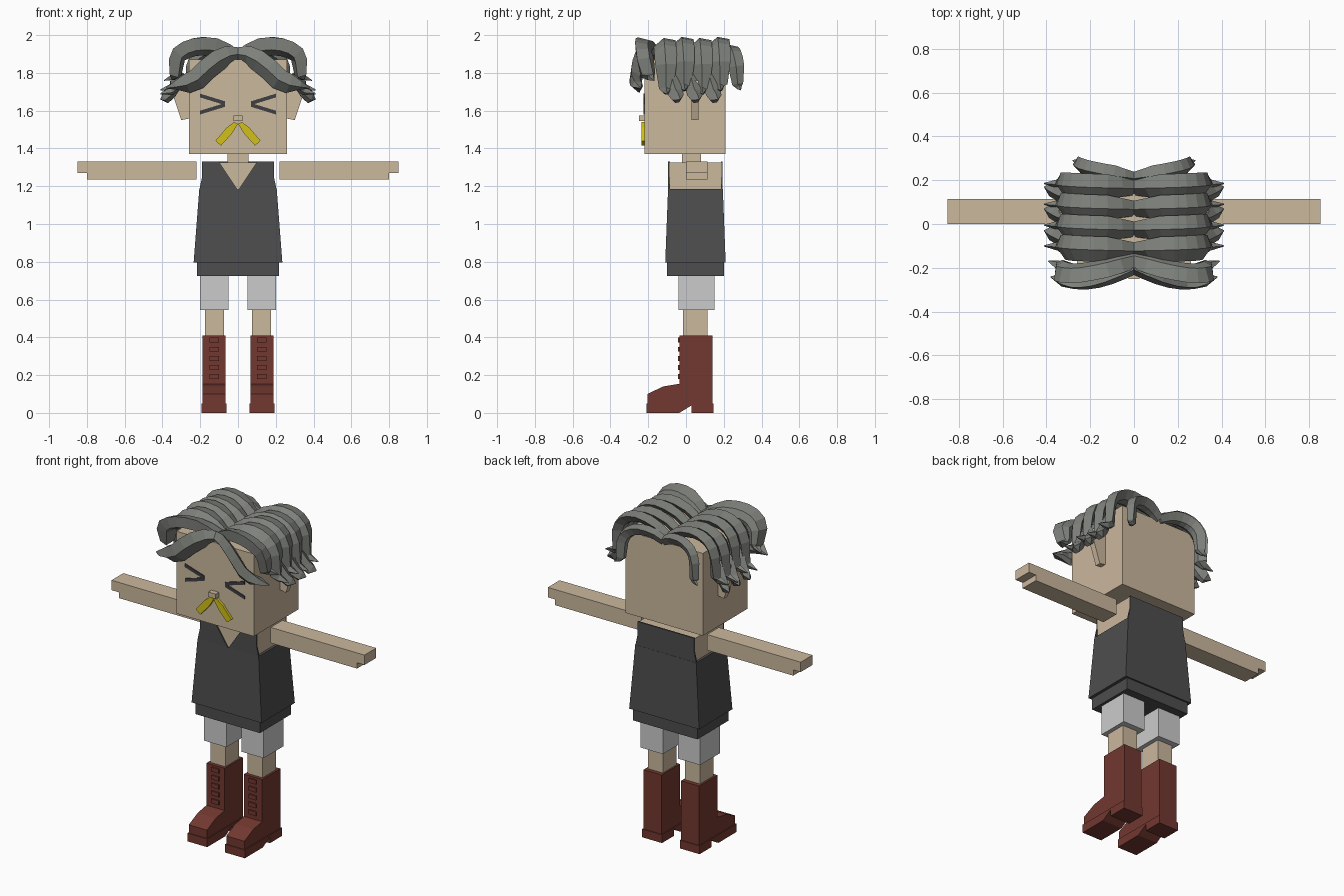
import bpy
import bmesh
from math import sin, cos, pi, sqrt
from mathutils import Vector

cube = bpy.data.objects.get("Cube")
if cube:
    bpy.data.objects.remove(cube, do_unlink=True)


def material(name, red, green, blue):
    mat = bpy.data.materials.new(name)
    mat.use_nodes = True
    color = (red, green, blue, 1)
    mat.diffuse_color = color
    mat.node_tree.nodes["Principled BSDF"].inputs["Base Color"].default_value = color
    return mat


SKIN = material("warm skin", red=.6, green=.48, blue=.34)
SHIRT = material("charcoal cloth", red=.075, green=.075, blue=.075)
SHORTS = material("pale grey cloth", red=.6, green=.6, blue=.6)
HAIR = material("grey hair", red=.21, green=.22, blue=.2)
BOOT = material("dark red leather", red=.17, green=.04, blue=.03)
EYE = material("dark eye line", red=.05, green=.05, blue=.055)
DRIP = material("yellow", red=.64, green=.53, blue=.01)


def loft(name, mat, rings, mirror=False):
    """Skin rings of points, cap both ends and optionally mirror in x."""
    bm = bmesh.new()
    rows = [[bm.verts.new(point) for point in ring] for ring in rings]
    for low, high in zip(rows, rows[1:]):
        for i in range(len(low)):
            bm.faces.new((low[i - 1], low[i], high[i], high[i - 1]))
    bm.faces.new(rows[0])
    bm.faces.new(rows[-1])
    bmesh.ops.recalc_face_normals(bm, faces=bm.faces)
    mesh = bpy.data.meshes.new(name)
    bm.to_mesh(mesh)
    bm.free()
    mesh.materials.append(mat)
    part = bpy.data.objects.new(name, mesh)
    bpy.context.collection.objects.link(part)
    if mirror:
        part.modifiers.new("Mirror", "MIRROR").use_mirror_merge = False


def box(name, mat, outer, front, back, bottom, top, inner=None, flare=0):
    """Centred box, or a mirrored pair when inner is given; flare widens its foot."""
    start = -outer if inner is None else inner
    rings = []
    for z, grow in ((bottom, flare), (top, 0)):
        left, right, near, far = start - grow, outer + grow, front - grow / 2, back + grow / 2
        rings.append([(left, near, z), (right, near, z), (right, far, z), (left, far, z)])
    loft(name, mat, rings, mirror=inner is not None)


def plate(name, mat, outline, front, back):
    """Mirrored pair of x-z outlines given a depth in y."""
    loft(name, mat, [[(x, y, z) for x, z in outline] for y in (front, back)], mirror=True)


def side_profile(name, mat, outline, inner, outer):
    """Mirrored pair of y-z outlines given a width in x."""
    loft(name, mat, [[(x, y, z) for y, z in outline] for x in (inner, outer)], mirror=True)


def strand(name, path, width, side_hint, thick=.03, steps=10):
    """Mirrored faceted lock of hair swept along path(t), tapering to a point."""
    spots = [Vector(path(i / steps)) for i in range(steps + 1)]
    rings = []
    for i, spot in enumerate(spots):
        t = i / steps
        along = (spots[min(i + 1, steps)] - spots[max(i - 1, 0)]).normalized()
        side = Vector(side_hint)
        side = (side - along * side.dot(along)).normalized()
        half = width * min(1, .6 + 2 * t, 3.05 - 3 * t)
        across, out = side * half, along.cross(side) * min(thick, half)
        rings.append([spot - across - out * .3, spot - across / 2 - out,
                      spot + across / 4 - out, spot + across + out * .3, spot + out])
    loft(name, HAIR, rings, mirror=True)


def drape(t, reach, low, height, dip, flick):
    """Arch from the parting over the crown, down, then flicking outward."""
    angle = min(t / .8, 1) * pi / 2
    curl = max(t - .8, 0) * 5
    x = reach * sin(angle) + flick * curl ** 2
    z = low + height * sqrt(abs(cos(angle))) - dip * (1 - t) ** 5 - curl * .03
    return x, z


# Head, ears and neck
box("head", SKIN, outer=.26, front=-.22, back=.21, bottom=1.37, top=1.87)
box("neck", SKIN, outer=.055, front=-.02, back=.08, bottom=1.3, top=1.4)
ear = [(.25, 1.56), (.3, 1.55), (.35, 1.7), (.34, 1.76), (.25, 1.76)]
plate("ears", SKIN, ear, front=.03, back=.065)

# Face: squeezed eyes, nose and drips
for name, tilt in (("upper", 1), ("lower", -1)):
    middle, rise = 1.635 + tilt * .005, tilt * .04
    stroke = [(.07, middle - .01), (.07, middle + .01), (.2, middle + rise + .01), (.2, middle + rise - .01)]
    plate(name + "_eye_strokes", EYE, stroke, front=-.225 - tilt * .001, back=-.218)
box("nose", SKIN, outer=.025, front=-.25, back=-.2, bottom=1.545, top=1.575)
drip = [(0, 1.53), (.02, 1.54), (.06, 1.51), (.12, 1.44), (.09, 1.415), (.035, 1.475)]
plate("nose_drips", DRIP, drip, front=-.235, back=-.215)

# Torso and sleeveless shirt
box("upper_body", SKIN, outer=.19, front=-.088, back=.187, bottom=.8, top=1.325)
box("shirt", SHIRT, outer=.205, front=-.095, back=.195, bottom=.795, top=1.185, flare=.03)
box("shirt_hem", SHIRT, outer=.217, front=-.1, back=.2, bottom=.725, top=.8)
armhole = [(.205, 1.18), (.19, 1.25), (.19, 1.33)]
plate("shirt_front", SHIRT, [(0, 1.18)] + armhole + [(.1, 1.33)], front=-.095, back=-.086)
plate("shirt_back", SHIRT, [(0, 1.18)] + armhole + [(0, 1.33)], front=.185, back=.194)

# Arms with shallower fingers
box("arms", SKIN, inner=.22, outer=.8, front=0, back=.113, bottom=1.235, top=1.33)
box("fingers", SKIN, inner=.8, outer=.85, front=0, back=.113, bottom=1.27, top=1.33)

# Shorts and legs
box("shorts_legs", SHORTS, inner=.05, outer=.2, front=-.04, back=.15, bottom=.545, top=.74)
box("legs", SKIN, inner=.075, outer=.175, front=-.015, back=.115, bottom=.4, top=.55)

# Boots: shaft, foot, sole, heel and laces
box("boot_shafts", BOOT, inner=.065, outer=.187, front=-.035, back=.14, bottom=.04, top=.41)
foot = [(-.03, .155), (-.12, .14), (-.205, .1), (-.205, .04), (-.03, .04)]
side_profile("boot_feet", BOOT, foot, inner=.065, outer=.187)
sole = [(-.21, 0), (-.035, 0), (.03, .04), (.03, .05), (-.21, .05)]
side_profile("boot_soles", BOOT, sole, inner=.06, outer=.193)
box("boot_heels", BOOT, inner=.06, outer=.193, front=.03, back=.145, bottom=0, top=.05)
for i in range(5):
    base = .18 + i * .048
    box(f"boot_laces_{i}", BOOT, inner=.1, outer=.15, front=-.043, back=-.03, bottom=base, top=base + .026)


# Hair: rows running from the parting down over both sides
def crown_path(row):
    def path(t):
        x, z = drape(t, reach=.33, low=1.72, height=.28, dip=.12, flick=.08)
        lift = .02 if row % 2 else 0
        return x, -.12 + row * .095 + t * .02, z + lift * t
    return path


for row in range(4):
    strand(f"hair_row_{row}", crown_path(row), width=.06, side_hint=(0, 1, .15))


# Small flicks above the ears
def flick_path(row):
    def path(t):
        return .3 + t * .11, -.08 + row * .1 + t * .05, 1.66 + .14 * (1 - t) ** 2
    return path


for row in range(3):
    strand(f"hair_flick_{row}", flick_path(row), width=.04, side_hint=(0, 1, 0), steps=4)


# Fringe in two layers
def upper_fringe(t):
    x, z = drape(t, reach=.33, low=1.79, height=.18, dip=.08, flick=.06)
    return x, -.17 - .06 * sin(t * pi), z


def lower_fringe(t):
    return .38 * t, -.2 - .07 * sin(t * pi * .8), 1.75 + .15 * cos(min(t * 1.6, 1) * pi / 2) - .03 * t ** 4


strand("fringe_upper", upper_fringe, width=.06, side_hint=(.4, -.5, .8), thick=.04)
strand("fringe_lower", lower_fringe, width=.06, side_hint=(.5, -.2, .9), steps=7)


# Locks hanging behind the head
def back_path(t):
    x, z = drape(t, reach=.25, low=1.74, height=.21, dip=.07, flick=.03)
    return x, .21 + .08 * t, z


strand("back_lock", back_path, width=.045, side_hint=(0, 1, .2))
